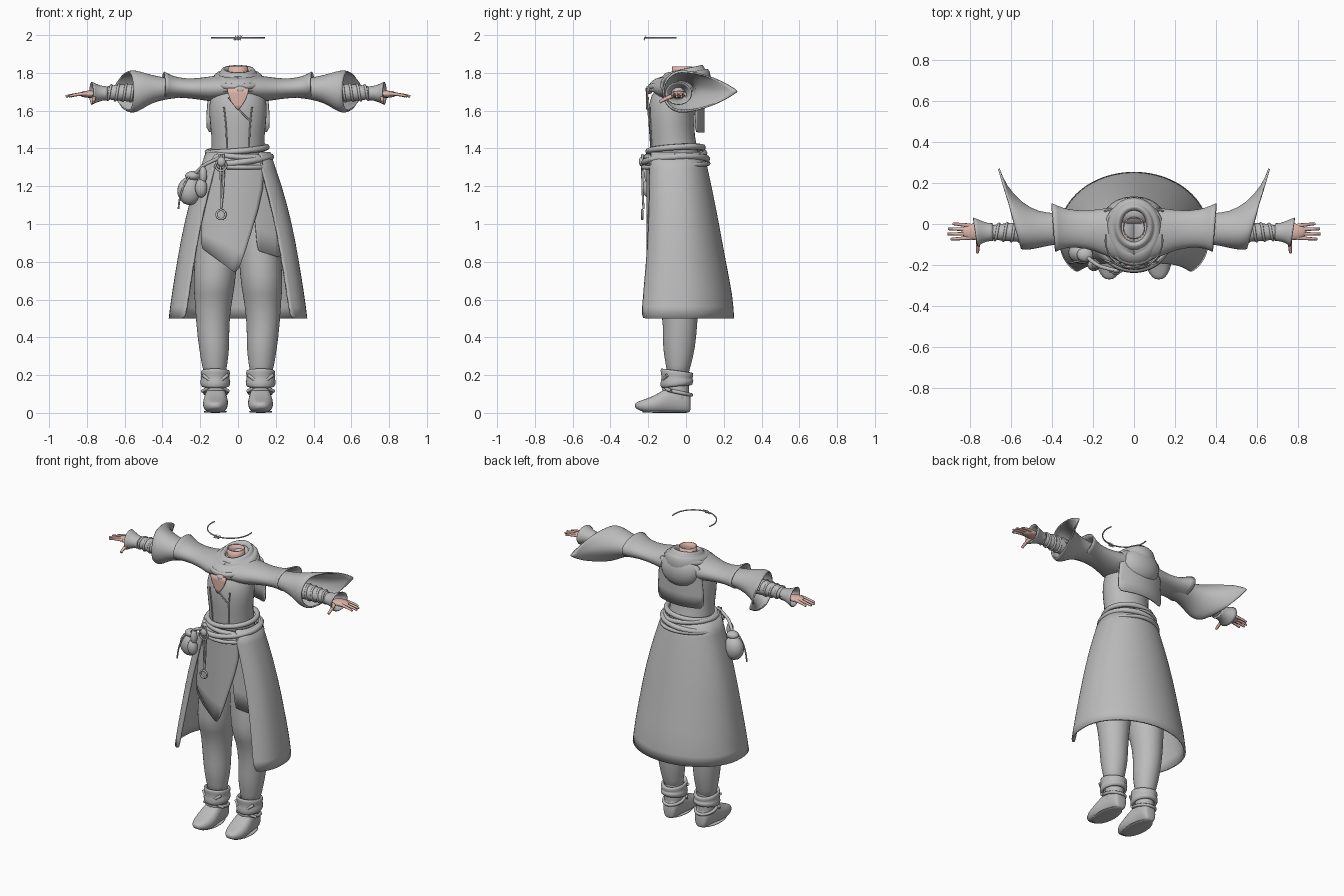
import bpy, bmesh, math
from math import sin, cos, pi, radians
from mathutils import Vector

cube = bpy.data.objects.get("Cube")
if cube:
    bpy.data.objects.remove(cube)


def material(name, colour):
    m = bpy.data.materials.new(name)
    m.use_nodes = True
    m.diffuse_color = (*colour, 1)
    m.node_tree.nodes["Principled BSDF"].inputs["Base Color"].default_value = (*colour, 1)
    return m


CLOTH = material("grey cloth", (0.5, 0.5, 0.5))
SKIN = material("skin", (0.72, 0.46, 0.40))


def loft(name, rows, mat=CLOTH, closed=True, caps=False, thick=0.0, smooth=1):
    """Skin a surface over rows of points, with optional caps or cloth thickness."""
    bm = bmesh.new()
    grid = [[bm.verts.new(p) for p in row] for row in rows]
    n = len(rows[0])
    for a, b in zip(grid, grid[1:]):
        for i in range(n if closed else n - 1):
            j = (i + 1) % n
            bm.faces.new((a[i], a[j], b[j], b[i]))
    if caps:
        bm.faces.new(grid[0])
        bm.faces.new(grid[-1])
    bmesh.ops.recalc_face_normals(bm, faces=bm.faces)
    me = bpy.data.meshes.new(name)
    bm.to_mesh(me)
    bm.free()
    ob = bpy.data.objects.new(name, me)
    bpy.context.collection.objects.link(ob)
    me.materials.append(mat)
    if smooth:
        ob.modifiers.new("Smooth", "SUBSURF").levels = smooth
        ob.modifiers["Smooth"].render_levels = smooth
    if thick:
        sol = ob.modifiers.new("Thickness", "SOLIDIFY")
        sol.thickness, sol.offset = thick, 0
    for f in me.polygons:
        f.use_smooth = True
    return ob


def ring(z, cy, rx, ry, cx=0.0, tilt=0.0, n=20):
    """Horizontal ellipse; tilt raises it towards the back."""
    return [(cx + rx * sin(2 * pi * i / n), cy - ry * cos(2 * pi * i / n),
             z - tilt * ry * cos(2 * pi * i / n)) for i in range(n)]


def arm_ring(side, x, front, back, low, high, shear=0.0, mid=-0.03, point=1.0, n=20):
    """Ring round the arm, possibly pulled into a tail at the back."""
    pts = []
    for i in range(n):
        a = 2 * pi * i / n
        c, s = cos(a), sin(a)
        y = mid + c * ((back - mid) if c > 0 else (mid - front))
        h = abs(s) ** (point if c > 0 else 1) * (1 if s > 0 else -1)
        pts.append((side * (x + shear * y), y, (low + high) / 2 + h * (high - low) / 2))
    return pts


def tube(name, pts, r, mat=CLOTH, cyclic=False, taper=1.0):
    cu = bpy.data.curves.new(name, "CURVE")
    cu.dimensions, cu.bevel_depth, cu.bevel_resolution = "3D", r, 2
    cu.resolution_u, cu.use_fill_caps = 4, True
    sp = cu.splines.new("NURBS")
    sp.points.add(len(pts) - 1)
    for i, p in enumerate(pts):
        sp.points[i].co = (*p, 1)
        sp.points[i].radius = 1 + (taper - 1) * i / (len(pts) - 1)
    sp.use_cyclic_u, sp.use_endpoint_u, sp.order_u = cyclic, not cyclic, 3
    cu.materials.append(mat)
    ob = bpy.data.objects.new(name, cu)
    bpy.context.collection.objects.link(ob)
    return ob


def blob(name, at, size, mat=CLOTH):
    bpy.ops.mesh.primitive_uv_sphere_add(segments=20, ring_count=12, location=at)
    ob = bpy.context.object
    ob.name, ob.scale = name, size
    ob.data.materials.append(mat)
    bpy.ops.object.shade_smooth()
    return ob


def sheet(name, rows, y0, bend, thick=0.008, mat=CLOTH, n=9):
    """Cloth panel from (left x, left z, right x, right z) rows, bowed in y."""
    grid = []
    for xl, zl, xr, zr in rows:
        ts = [i / (n - 1) for i in range(n)]
        grid.append([(xl + (xr - xl) * t, y0 + bend * (xl + (xr - xl) * t) ** 2,
                      zl + (zr - zl) * t) for t in ts])
    return loft(name, grid, mat, closed=False, thick=thick)


# Body: torso, neck, open neckline and vest seams
loft("torso", [ring(*r) for r in [(1.3, -.055, .15, .135), (1.38, -.06, .143, .13), (1.46, -.075, .14, .12),
     (1.58, -.08, .157, .125), (1.68, -.065, .152, .13), (1.77, -.03, .11, .09)]], caps=True)
loft("neck", [ring(z, -.02, r, r) for z, r in [(1.68, .065), (1.76, .052), (1.835, .052)]], SKIN, thick=.006)
sheet("neckline", [(-.062, 1.72, .062, 1.72), (-.045, 1.66, .045, 1.66), (-.004, 1.605, .004, 1.605)],
      -.209, 1.5, mat=SKIN)
for s in (1, -1):
    tube("vest_seam", [(s * .06, -.18, 1.38), (s * .058, -.19, 1.5), (s * .075, -.192, 1.62)], .004)
tube("vest_overlap", [(-.05, -.2, 1.67), (0, -.207, 1.605), (.07, -.192, 1.54)], .004)

# Long coat skirt, open at the front
coat = []
for z, rx, front, back, gap in [(1.38, .165, -.2, .09, 28), (1.2, .228, -.21, .13, 33), (1.0, .282, -.22, .17, 37),
                                (.8, .318, -.24, .205, 40), (.62, .347, -.265, .243, 42), (.5, .362, -.28, .25, 43)]:
    row, g = [], radians(gap)
    for i in range(33):
        a = g + (2 * pi - 2 * g) * i / 32
        c, s, p = cos(a), sin(a), (.7 if cos(a) > 0 else 1)
        y = -.04 + abs(c) ** p * ((front + .04) if c > 0 else (back + .04))
        row.append((rx * abs(s) ** p * (1 if s > 0 else -1), y, z))
    coat.append(row)
loft("coat_skirt", coat, closed=False, thick=.012)
sheet("front_apron", [(-.14, 1.37, .13, 1.37), (-.17, 1.2, .145, 1.2), (-.19, 1.02, .075, .97),
                      (-.2, .88, .0, .73)], -.207, 1.4)
sheet("under_panel", [(.04, 1.35, .15, 1.35), (.085, 1.1, .2, 1.05), (.1, .86, .23, .82)], -.19, 1.2)

# Sash wound round the waist
for z, r, tilt, w in [(1.395, .155, .08, .016), (1.365, .165, -.1, .015), (1.335, .178, .12, .017), (1.31, .185, -.02, .012)]:
    tube("sash", [(r * sin(a), -.055 - .95 * r * cos(a), z + tilt * r * sin(a) - .01 * cos(a))
                  for a in [2 * pi * i / 16 for i in range(16)]], w, cyclic=True)

# Belt cord with rings, and the pouches on the right hip
for x in (-.098, -.078):
    tube("hanging_cord", [(x, -.23, 1.37), (x + .01, -.235, 1.25), (-.09, -.225, 1.08)], .006)
for z, r in ((1.05, .026), (1.31, .03)):
    tube("cord_ring", [(-.09 + r * cos(a), -.232, z + r * sin(a)) for a in [pi * i / 4 for i in range(8)]],
         .006, cyclic=True)
blob("cord_knot", (-.088, -.235, 1.33), (.022, .015, .025))
blob("large_pouch", (-.255, -.14, 1.175), (.066, .055, .075))
blob("pouch_neck", (-.24, -.15, 1.255), (.04, .035, .025))
blob("small_pouch", (-.195, -.2, 1.19), (.032, .03, .05))
blob("small_pouch_neck", (-.185, -.2, 1.26), (.022, .022, .045))
tube("pouch_strap", [(-.24, -.15, 1.25), (-.19, -.2, 1.31), (-.12, -.22, 1.34), (-.08, -.23, 1.36)], .01)
tube("pouch_string", [(-.26, -.18, 1.25), (-.31, -.19, 1.18), (-.315, -.19, 1.08)], .005)

# Hood lying round the neck, with the sagging bag and the back cape
loft("cowl", [ring(z, cy, rx, ry, tilt=t) for z, cy, rx, ry, t in [
    (1.69, -.05, .125, .15, -.08), (1.73, -.035, .145, .165, 0), (1.775, -.025, .135, .155, .12),
    (1.80, -.015, .112, .13, .2), (1.785, -.015, .1, .115, .2), (1.825, -.01, .085, .1, .22),
    (1.815, -.01, .068, .082, .22), (1.74, -.015, .06, .07, .1)]], thick=.008)
tube("cowl_fold", [(.135 * sin(a), -.04 - .15 * cos(a), 1.755 - .03 * cos(a))
                   for a in [2 * pi * i / 14 for i in range(14)]], .018, cyclic=True)
blob("hood_bag", (0, .055, 1.71), (.135, .08, .11))
blob("collar_knot", (.01, -.195, 1.71), (.035, .02, .022))
sheet("back_cape", [(-.15, 1.77, .15, 1.77), (-.16, 1.65, .16, 1.65), (-.175, 1.485, .175, 1.485)], .095, -1.6)

for s in (1, -1):
    # Mantle over the shoulder and bell sleeve with its trailing tail
    loft("mantle", [arm_ring(s, *r) for r in [
        (0, -.19, .085, 1.67, 1.79), (.11, -.17, .08, 1.645, 1.785), (.19, -.125, .065, 1.66, 1.77),
        (.28, -.11, .062, 1.672, 1.765), (.35, -.115, .075, 1.672, 1.78), (.395, -.135, .1, 1.67, 1.805, .08)]],
        thick=.008)
    loft("bell_sleeve", [arm_ring(s, *r) for r in [
        (.24, -.085, .04, 1.68, 1.755), (.38, -.095, .05, 1.665, 1.77), (.46, -.11, .055, 1.645, 1.785, .1),
        (.525, -.12, .1, 1.605, 1.805, .25, -.03, 1.2), (.57, -.125, .19, 1.585, 1.815, .32, -.02, 1.5),
        (.585, -.12, .275, 1.6, 1.805, .28, -.02, 1.9)]], thick=.008)
    # Wrapped forearm and flared cuff
    loft("forearm", [arm_ring(s, x, -.04 - r, -.04 + r, 1.695 - r, 1.695 + r, 0, -.04)
                     for x, r in [(.4, .055), (.5, .052), (.6, .046), (.74, .034)]], caps=True)
    tube("arm_wrap", [(s * (.54 + .16 * i / 32), -.04 + (.052 - i / 2600) * cos(i * pi / 4),
                       1.695 + (.052 - i / 2600) * sin(i * pi / 4)) for i in range(33)], .007)
    loft("wrist_cuff", [arm_ring(s, x, -.04 - r, -.04 + r, 1.692 - .85 * r, 1.692 + .85 * r, k, -.04)
                        for x, r, k in [(.69, .04, 0), (.72, .042, 0), (.75, .055, 0), (.782, .07, .15)]], thick=.006)
    # Hand
    blob("palm", (s * .785, -.038, 1.687), (.058, .04, .019), SKIN)
    for k, tip in enumerate((.895, .912, .908, .885)):
        y = -.068 + .02 * k
        tube("finger", [(s * .8, y, 1.69), (s * .85, y - .003 + .003 * k, 1.688), (s * tip, y - .006 + .005 * k, 1.676)],
             .0105, SKIN, taper=.6)
    tube("thumb", [(s * .755, -.05, 1.685), (s * .765, -.1, 1.67), (s * .765, -.14, 1.645)], .013, SKIN, taper=.6)

    # Baggy trousers
    loft("trouser_leg", [ring(z, cy, rx, ry, s * cx) for z, cx, cy, rx, ry in [
        (.18, .12, -.045, .055, .055), (.25, .125, -.04, .067, .065), (.34, .125, -.038, .082, .088),
        (.46, .135, -.03, .087, .09), (.6, .13, -.035, .1, .105), (.66, .127, -.05, .11, .125),
        (.78, .12, -.05, .115, .125), (.95, .105, -.045, .11, .115), (1.25, .07, -.05, .085, .12)]], caps=True)
    # Boot: flat-soled foot, shaft, turned cuff and laces
    foot = []
    for y, w, low, high in [(-.272, .018, .03, .05), (-.25, .045, .012, .062), (-.2, .066, 0, .078), (-.14, .07, 0, .105),
                            (-.08, .058, 0, .15), (-.02, .054, 0, .15), (.015, .045, 0, .12), (.025, .03, .01, .09)]:
        foot.append([(s * (.118 + .02 * (-y - .1) + w * sin(a)), y,
                      low + (high - low) * min(1, max(0, .5 - .62 * cos(a))))
                     for a in [2 * pi * i / 16 for i in range(16)]])
    loft("boot_foot", foot, caps=True)
    loft("boot_sole", [ring(z, -.11, .062, .125, s * .12) for z in (.0, .006, .012)], caps=True)
    loft("boot_shaft", [ring(z, -.042, .056, .06, s * .118) for z in (.07, .13, .22)])
    loft("boot_cuff", [ring(z, -.048, rx, ry, s * .12, t) for z, rx, ry, t in [
        (.15, .06, .065, 0), (.135, .074, .082, .15), (.17, .08, .088, .1), (.18, .07, .076, -.1),
        (.215, .078, .088, -.15), (.228, .07, .08, -.15), (.2, .058, .06, 0)]], thick=.006)
    for d in (1, -1):
        tube("boot_lace", [(s * .12 - d * .07, -.08, .115), (s * .12, -.15, .15), (s * .12 + d * .065, -.1, .2)], .009)
    tube("ankle_strap", [(s * .118 + .062 * sin(a), -.045 - .075 * cos(a), .11 + .015 * cos(a))
                         for a in [2 * pi * i / 12 for i in range(12)]], .01, cyclic=True)

# Floating circlet with thorns at its front
tube("circlet", [(.14 * sin(a), -.08 - .138 * cos(a), 1.986) for a in
                 [radians(-102 + 204 * i / 20) for i in range(21)]], .004)
for i in range(-2, 3):
    tube("circlet_thorn", [(.008 * i - .006, -.222, 1.974), (.008 * i, -.218, 1.986),
                           (.008 * i + .006, -.214, 1.998)], .003, taper=.4)
